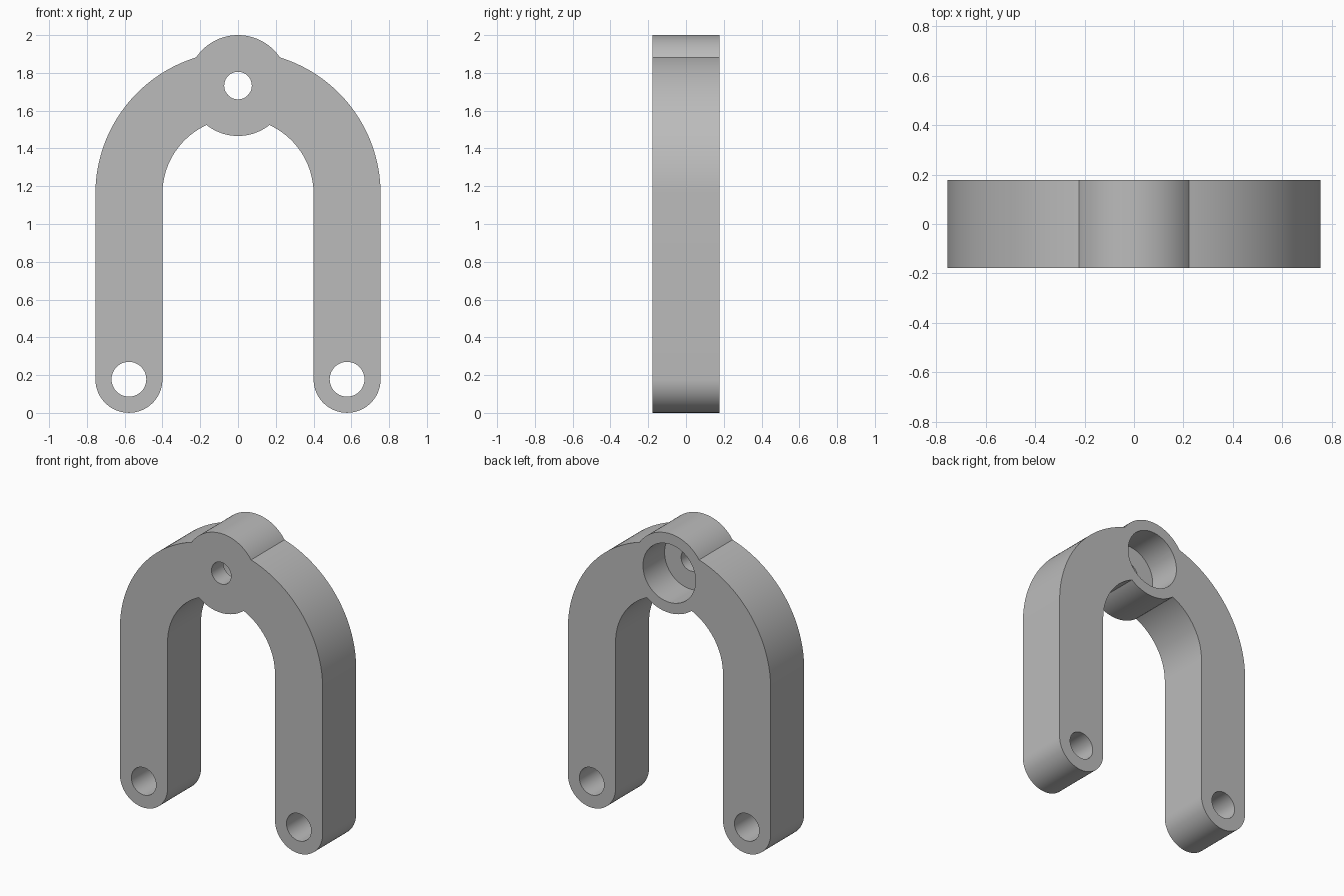
import bpy, bmesh
from math import sin, cos, acos, pi

cube = bpy.data.objects.get("Cube")
if cube:
    bpy.data.objects.remove(cube)

HALF = 0.178                      # half thickness, also the leg end radius
OUTER, INNER = 0.755, 0.4         # arch radii
ARCH_Z, BOSS_Z, BOSS_R = 1.16, 1.733, 0.267
LEG_X = (OUTER + INNER) / 2
LEG_R = (OUTER - INNER) / 2

grey = bpy.data.materials.new("plain grey")
grey.use_nodes = True
colour = (0.5, 0.5, 0.5, 1)
grey.diffuse_color = colour
grey.node_tree.nodes["Principled BSDF"].inputs["Base Color"].default_value = colour


def arc(x, z, r, start, end, steps):
    angles = [start + (end - start) * i / steps for i in range(steps + 1)]
    return [(x + r * cos(a), z + r * sin(a)) for a in angles]


def crossing(r):
    """Elevations, at the arch and boss centres, where the two circles meet."""
    d = BOSS_Z - ARCH_Z
    at_arch = acos((r * r + d * d - BOSS_R ** 2) / (2 * r * d))
    at_boss = acos((r * r - d * d - BOSS_R ** 2) / (2 * d * BOSS_R))
    return pi / 2 - at_arch, pi / 2 - at_boss


def prism(name, points, y0, y1):
    bm = bmesh.new()
    face = bm.faces.new([bm.verts.new((x, y0, z)) for x, z in points])
    moved = bmesh.ops.extrude_face_region(bm, geom=[face])["geom"]
    verts = [v for v in moved if isinstance(v, bmesh.types.BMVert)]
    bmesh.ops.translate(bm, verts=verts, vec=(0, y1 - y0, 0))
    bmesh.ops.recalc_face_normals(bm, faces=bm.faces)
    mesh = bpy.data.meshes.new(name)
    bm.to_mesh(mesh)
    bm.free()
    mesh.materials.append(grey)
    obj = bpy.data.objects.new(name, mesh)
    bpy.context.collection.objects.link(obj)
    return obj


# Half outline: boss underside, inner arch, rounded leg, outer arch, boss top
in_arch, in_boss = crossing(INNER)
out_arch, out_boss = crossing(OUTER)
half = arc(0, BOSS_Z, BOSS_R, -pi / 2, in_boss, 16)
half += arc(0, ARCH_Z, INNER, in_arch, 0, 32)[1:]
half += arc(LEG_X, HALF, LEG_R, pi, 2 * pi, 40)
half += arc(0, ARCH_Z, OUTER, 0, out_arch, 40)
half += arc(0, BOSS_Z, BOSS_R, out_boss, pi / 2, 24)[1:]
outline = half + [(-x, z) for x, z in reversed(half[1:-1])]
body = prism("fork_bracket", outline, -HALF, HALF)

# Leg holes, small boss hole and the wide bore sunk from the back
holes = [
    ("left_leg_hole", LEG_X, HALF, 0.092, -1),
    ("right_leg_hole", -LEG_X, HALF, 0.092, -1),
    ("boss_hole", 0, BOSS_Z, 0.073, -1),
    ("boss_bore", 0, BOSS_Z, 0.196, HALF - 0.23),
]
cutters = []
for name, x, z, r, y0 in holes:
    cutter = prism(name, arc(x, z, r, 0, 2 * pi, 64)[:-1], y0, 1)
    cutter.hide_render = True
    cutters.append(cutter)
    cut = body.modifiers.new(name, "BOOLEAN")
    cut.operation = "DIFFERENCE"
    cut.solver = "EXACT"
    cut.object = cutter

bpy.ops.object.select_all(action="DESELECT")
body.select_set(True)
bpy.context.view_layer.objects.active = body
for name, *_ in holes:
    bpy.ops.object.modifier_apply(modifier=name)
for cutter in cutters:
    bpy.data.objects.remove(cutter)
bpy.ops.object.shade_smooth_by_angle(angle=pi / 7)
